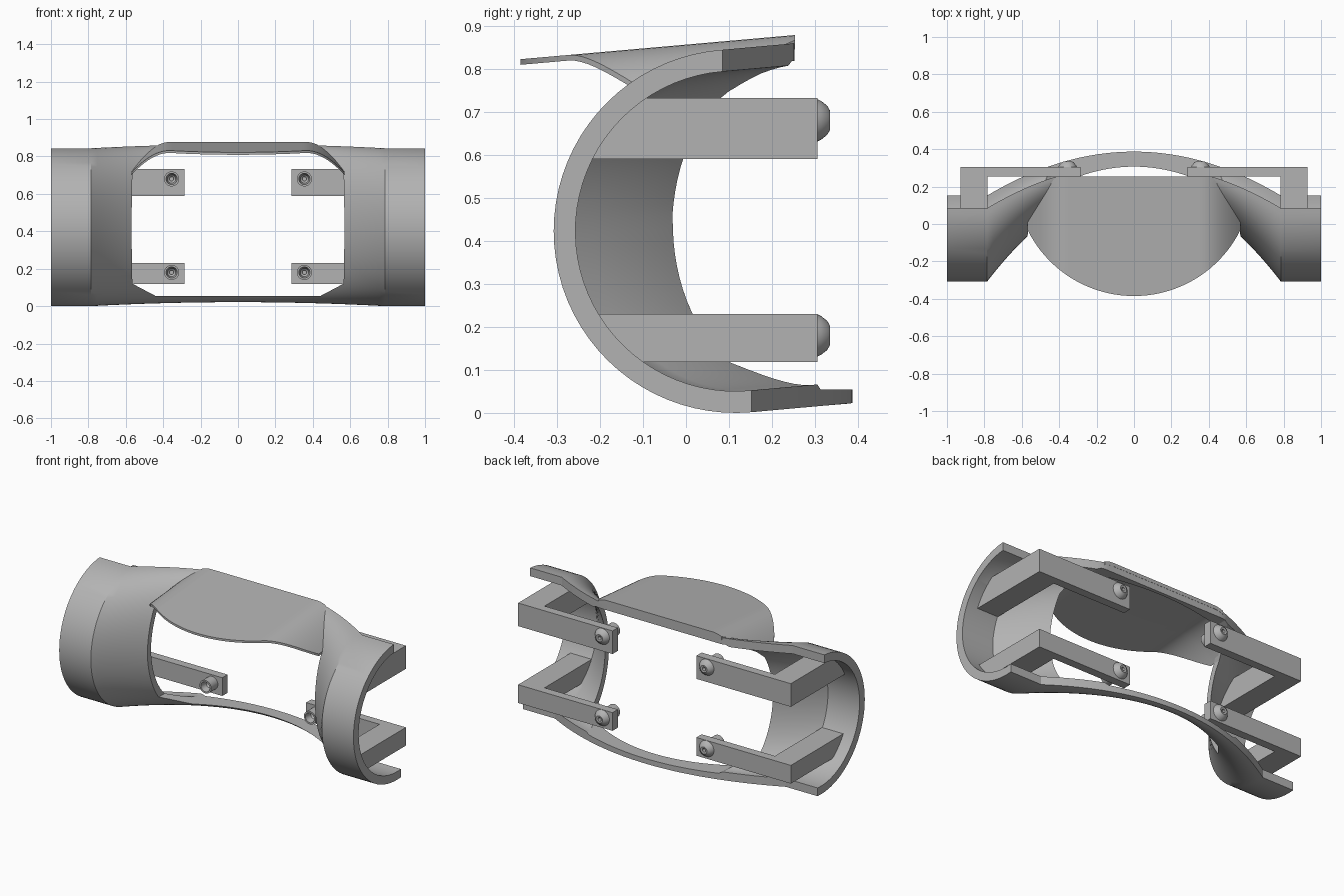
import bpy, bmesh, math

cube = bpy.data.objects.get("Cube")
if cube:
    bpy.data.objects.remove(cube, do_unlink=True)

GREY = bpy.data.materials.new("mid grey")
GREY.use_nodes = True
COLOR = (0.45, 0.45, 0.45, 1)
GREY.diffuse_color = COLOR
GREY.node_tree.nodes["Principled BSDF"].inputs["Base Color"].default_value = COLOR


def finish(name, bm, smooth=True):
    bmesh.ops.recalc_face_normals(bm, faces=bm.faces[:])
    mesh = bpy.data.meshes.new(name)
    bm.to_mesh(mesh)
    bm.free()
    mesh.materials.append(GREY)
    obj = bpy.data.objects.new(name, mesh)
    bpy.context.collection.objects.link(obj)
    if smooth:
        bpy.ops.object.select_all(action='DESELECT')
        obj.select_set(True)
        bpy.context.view_layer.objects.active = obj
        bpy.ops.object.shade_smooth_by_angle(angle=math.radians(30))
    return obj


def loft(name, rings, closed=False, smooth=True):
    """Skin equal rings of points; cap the ends unless the loft closes."""
    bm = bmesh.new()
    vs = [[bm.verts.new(p) for p in ring] for ring in rings]
    n = len(rings[0])
    pairs = list(zip(vs, vs[1:])) + ([(vs[-1], vs[0])] if closed else [])
    for a, b in pairs:
        for i in range(n):
            j = (i + 1) % n
            bm.faces.new((a[i], a[j], b[j], b[i]))
    if not closed:
        bm.faces.new(vs[0])
        bm.faces.new(vs[-1])
    return finish(name, bm, smooth)


def cut(obj, cutter):
    mod = obj.modifiers.new("cut", 'BOOLEAN')
    mod.operation = 'DIFFERENCE'
    mod.solver = 'EXACT'
    mod.object = cutter
    cutter.hide_render = True
    cutter.hide_viewport = True
    cutter.display_type = 'WIRE'


# Shell: C-shaped section, swept across and bowed back in the middle
CY, CZ, HALF = 0.115, 0.4225, 0.785
TOP_Y, LOW_Y, FRONT_Y = 0.085, 0.152, -0.3075


def arc(radius, steps=40):
    a0 = math.acos((TOP_Y - CY) / radius)
    a1 = 2 * math.pi - math.acos((LOW_Y - CY) / radius)
    return [(CY + radius * math.cos(a), CZ + radius * math.sin(a))
            for a in (a0 + (a1 - a0) * i / steps for i in range(steps + 1))]


section = arc(0.4225) + arc(0.372)[::-1]


def shell_ring(x):
    u = max(0, 1 - (x / HALF) ** 2)
    front = FRONT_Y + 0.51 * u
    shift = 0.235 * u
    ring = []
    for y, z in section:
        low = LOW_Y + shift
        top = min(TOP_Y + shift, 0.252)
        if z > CZ:
            k = (top - front) / (TOP_Y - FRONT_Y)
        else:
            k = (low - front) / (LOW_Y - FRONT_Y)
        ring.append((x, front + (y - FRONT_Y) * k, z + 0.09 * min(shift, 0.235)))
    return ring


STEPS = 48
stations = [-1] + [HALF * (2 * i / STEPS - 1) for i in range(STEPS + 1)] + [1]
shell = loft("shell", [shell_ring(x) for x in stations])

# Front opening cut straight through the shell
half = [(0.44, 0.054), (0.565, 0.12), (0.57, 0.42), (0.565, 0.70),
        (0.545, 0.745), (0.50, 0.79), (0.44, 0.818)]
outline = half + [(-x, z) for x, z in reversed(half)]
opening = loft("opening_cutter", [[(x, y, z) for x, z in outline] for y in (-1, 1)], smooth=False)
cut(shell, opening)


# Visor: thin sloping plate with rounded front and turned-down sides
def visor_ring(x, steps=16):
    ax = abs(x)
    front = 0.25 - math.sqrt(0.635 ** 2 - ax ** 2)
    back = 0.253 if ax < 0.42 else 0.253 - (ax - 0.42) * 1.5
    back = max(back, front + 0.015)
    drop = 0.14 * (max(0, ax - 0.36) / 0.21) ** 1.9
    top, under = [], []
    for i in range(steps + 1):
        y = front + (back - front) * i / steps
        z = 0.822 + 0.088 * (y + 0.385) - drop
        top.append((x, y, z))
        under.append((x, y, z - 0.013 - 0.035 * max(0, y)))
    return top + under[::-1]


loft("visor", [visor_ring(0.57 * i / 30) for i in range(-30, 31)])


# Brackets and their studs, two on each side
def lathe(name, profile, x, z, n=32):
    rings = [[(x + r * math.cos(t), y, z + r * math.sin(t)) for r, y in profile]
             for t in (2 * math.pi * i / n for i in range(n))]
    return loft(name, rings, closed=True)


STUD = [(0.011, 0.333), (0.022, 0.335), (0.034, 0.328), (0.045, 0.314), (0.05, 0.304),
        (0.04, 0.30), (0.04, 0.19), (0.03, 0.19), (0.022, 0.23), (0.011, 0.24)]
HOLE = [(0.0, 0.22), (0.035, 0.22), (0.035, 0.32), (0.0, 0.32)]
LEVELS = {"upper": (0.59, -0.232, 0.732, -0.12, 0.68),
          "lower": (0.118, -0.12, 0.23, -0.222, 0.18)}

for side, s in (("left", 1), ("right", -1)):
    for level, (z0, y0, z1, y1, stud_z) in LEVELS.items():
        rings = []
        for z, y in ((z0, y0), (z1, y1)):
            plan = [(0.285, 0.255), (0.783, 0.255), (0.783, y), (0.927, y),
                    (0.927, 0.306), (0.285, 0.306)]
            rings.append([(s * px, py, z) for px, py in plan])
        name = f"{level}_{side}_bracket"
        bracket = loft(name, rings, smooth=False)
        bm = bmesh.new()
        bmesh.ops.create_cone(bm, cap_ends=True, segments=24, radius1=0.03, radius2=0.03, depth=0.2)
        for v in bm.verts:
            v.co = (v.co.x + s * 0.355, v.co.z + 0.28, v.co.y + stud_z)
        cut(bracket, finish(name + "_hole_cutter", bm, False))
        lathe(f"{level}_{side}_stud", STUD, s * 0.355, stud_z)
